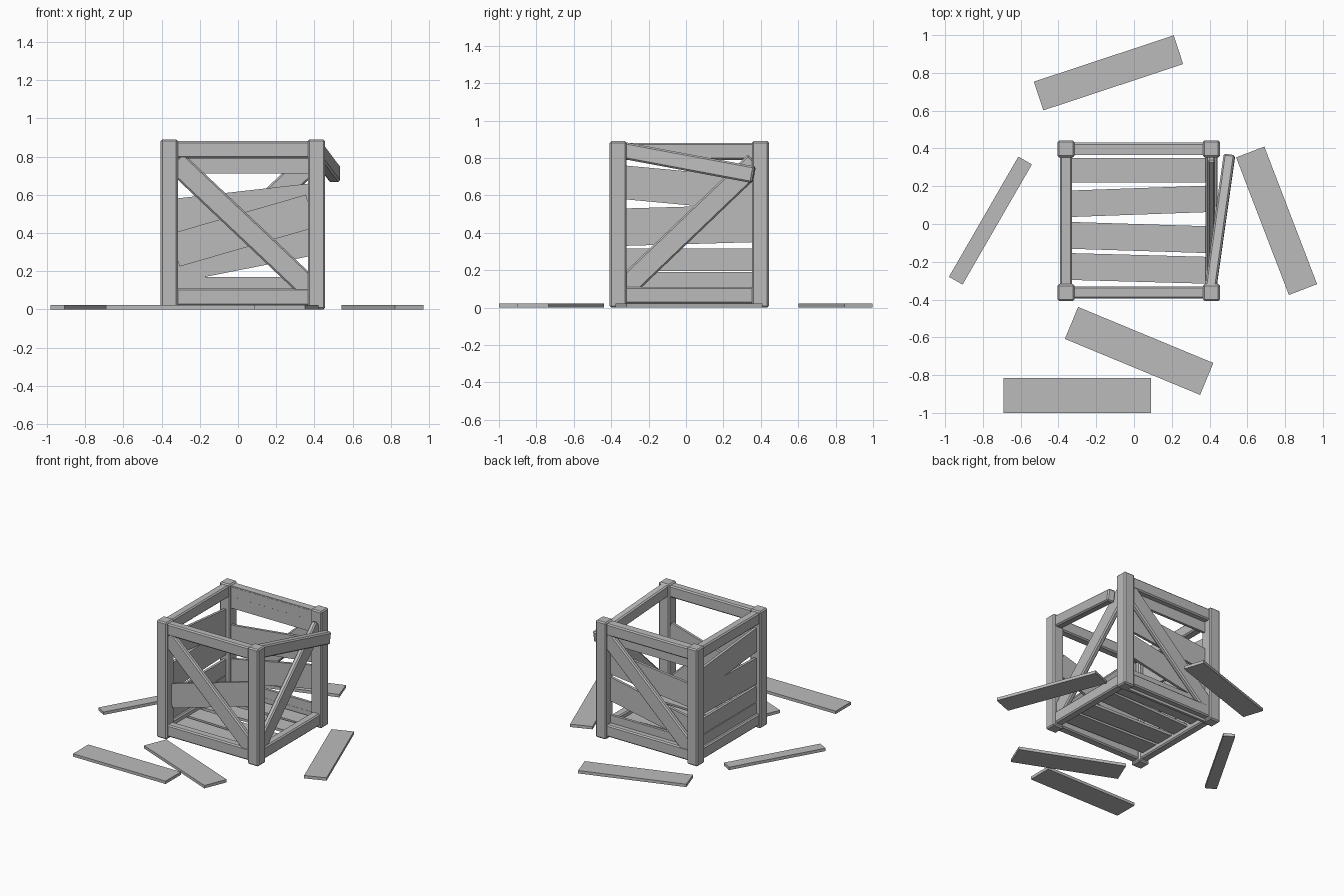
import bpy
from math import radians
from mathutils import Vector, Matrix

cube = bpy.data.objects.get("Cube")
if cube:
    bpy.data.objects.remove(cube, do_unlink=True)

wood = bpy.data.materials.new("grey_wood")
wood.use_nodes = True
GREY = (0.5, 0.5, 0.5, 1)
wood.diffuse_color = GREY
wood.node_tree.nodes["Principled BSDF"].inputs["Base Color"].default_value = GREY


def bar(name, a, b, width, depth, normal, bevel=0.0):
    """Box from a to b; depth runs along normal, width across it."""
    a, b = Vector(a), Vector(b)
    along = (b - a).normalized()
    across = Vector(normal).cross(along).normalized()
    out = along.cross(across)
    bpy.ops.mesh.primitive_cube_add(size=1)
    ob = bpy.context.object
    ob.name = ob.data.name = name
    axes = Matrix((along * (b - a).length, across * width, out * depth)).transposed()
    ob.data.transform(axes.to_4x4())
    ob.location = (a + b) / 2
    ob.data.materials.append(wood)
    if bevel:
        mod = ob.modifiers.new("chamfer", 'BEVEL')
        mod.width = bevel
        mod.segments = 1
    return ob


X0, X1, Y0, Y1 = -0.36, 0.41, -0.363, 0.398   # post centres
TOP, BOTTOM = 0.835, 0.065                    # rail heights
XN, YN = (1, 0, 0), (0, 1, 0)
CH = 0.009

# Corner posts
for sx, x in (("right", X0), ("left", X1)):
    for sy, y in (("front", Y0), ("back", Y1)):
        bar(f"{sy}_{sx}_post", (x, y, 0), (x, y, 0.89), 0.09, 0.09, YN, CH)

# Rails; the top one on the left side has come loose
for level, z in (("top", TOP), ("bottom", BOTTOM)):
    for side, y in (("front", Y0), ("back", Y1)):
        bar(f"{side}_{level}_rail", (X0, y, z), (X1, y, z), 0.09, 0.065, YN, CH)
    bar(f"right_{level}_rail", (X0, Y0, z), (X0, Y1, z), 0.09, 0.065, XN, CH)
bar("left_bottom_rail", (X1, Y0, BOTTOM), (X1, Y1, BOTTOM), 0.09, 0.065, XN, CH)
bar("loose_rail", (0.405, -0.345, 0.842), (0.505, 0.362, 0.71), 0.09, 0.06, XN, CH)

# Diagonal braces
LOW, HIGH = 0.1, 0.775
bar("front_brace", (X0 + .03, Y0 - .01, HIGH), (X1 - .025, Y0 - .01, LOW), 0.12, 0.04, YN, CH)
bar("back_brace", (X0 + .03, Y1 + .01, LOW), (X1 - .025, Y1 + .01, HIGH), 0.12, 0.04, YN, CH)
bar("left_brace", (X1, Y0 + .03, LOW), (X1, Y1 - .025, HIGH), 0.12, 0.04, XN, CH)

# Wall slats: centre height at each end, width
SLAT = 0.02
bar("front_slat", (X0 + .03, Y0 + .022, 0.31), (X1 - .03, Y0 + .022, 0.515), 0.178, SLAT, YN)
for i, (za, zb, w) in enumerate(((0.795, 0.795, 0.17), (0.49, 0.57, 0.178),
                                 (0.23, 0.37, 0.178), (0.085, 0.085, 0.17))):
    bar(f"back_slat_{i + 1}", (X0 + .03, Y1 - .022, za), (X1 - .03, Y1 - .022, zb), w, SLAT, YN)
for i, (za, zb, w) in enumerate(((0.67, 0.605, 0.18), (0.43, 0.45, 0.2),
                                 (0.255, 0.255, 0.12), (0.105, 0.105, 0.17))):
    bar(f"right_slat_{i + 1}", (X0, Y0 + .03, za), (X0, Y1 - .03, zb), w, SLAT, XN)

# Floor slats: centre y at each end, width
for i, (ya, yb, w) in enumerate(((0.285, 0.285, 0.13), (0.107, 0.133, 0.14),
                                 (-0.06, -0.083, 0.142), (-0.225, -0.245, 0.142))):
    bar(f"floor_slat_{i + 1}", (X0 + .02, ya, BOTTOM), (X1 - .02, yb, BOTTOM), w, SLAT, (0, 0, 1))

# Planks lying on the ground: centre, angle, length, width
planks = ((-0.135, 0.80, 18.3, 0.78, 0.16), (-0.76, 0.018, 60, 0.735, 0.083),
          (0.755, 0.017, -69, 0.78, 0.16), (0.027, -0.672, -22.5, 0.775, 0.183),
          (-0.3, -0.908, 0, 0.78, 0.184))
for i, (x, y, angle, length, width) in enumerate(planks):
    half = Matrix.Rotation(radians(angle), 3, 'Z') @ Vector((length / 2, 0, 0))
    c = Vector((x, y, 0.011))
    bar(f"fallen_plank_{i + 1}", c - half, c + half, width, 0.022, (0, 0, 1))
